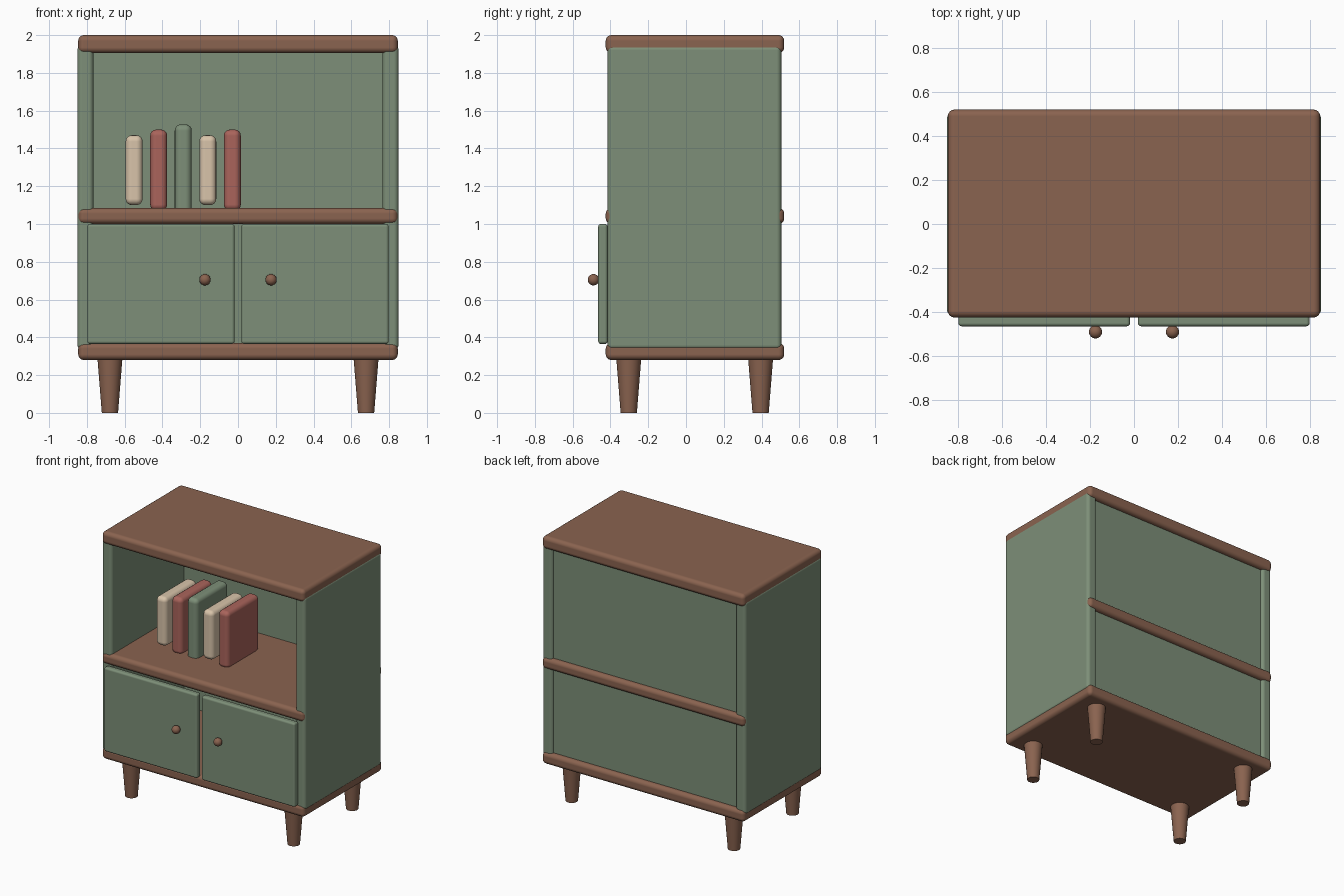
import bpy

cube = bpy.data.objects.get("Cube")
if cube:
    bpy.data.objects.remove(cube, do_unlink=True)


def material(name, r, g, b):
    m = bpy.data.materials.new(name)
    m.use_nodes = True
    m.diffuse_color = (r, g, b, 1)
    m.node_tree.nodes["Principled BSDF"].inputs["Base Color"].default_value = (r, g, b, 1)
    return m


GREEN = material("sage_green", 0.205, 0.275, 0.188)
BROWN = material("warm_wood", 0.255, 0.125, 0.079)
CREAM = material("cream", 0.69, 0.55, 0.40)
RED = material("dusty_red", 0.40, 0.127, 0.105)


def finish(name, mat):
    ob = bpy.context.object
    ob.name = ob.data.name = name
    ob.data.materials.append(mat)
    return ob


def rounded_box(name, mat, x, y, z, bevel):
    """Box given by (low, high) ranges, with rounded edges."""
    ranges = (x, y, z)
    bpy.ops.mesh.primitive_cube_add(size=1, location=[(lo + hi) / 2 for lo, hi in ranges])
    ob = finish(name, mat)
    ob.scale = [hi - lo for lo, hi in ranges]
    bpy.ops.object.transform_apply(location=False, rotation=False, scale=True)
    bpy.ops.object.shade_smooth()
    mod = ob.modifiers.new("rounded_edges", "BEVEL")
    mod.width = bevel
    mod.segments = 4
    mod.harden_normals = True
    return ob


# Wooden boards: bottom, shelf and top
DEPTH = (-0.425, 0.52)
for name, z in (("bottom_board", (0.28, 0.37)),
                ("middle_shelf", (1.0, 1.085)),
                ("top_board", (1.905, 2.0))):
    rounded_box(name, BROWN, (-0.846, 0.846), DEPTH, z, 0.03)

# Back panel
rounded_box("back_panel", GREEN, (-0.8, 0.8), (0.45, 0.485), (0.33, 1.94), 0.01)

# Sides, doors, knobs and legs, mirrored left and right
for side, s in (("left", 1), ("right", -1)):
    rounded_box(side + "_side_panel", GREEN, sorted((s * 0.765, s * 0.85)),
                (-0.415, 0.505), (0.335, 1.945), 0.025)
    rounded_box(side + "_door", GREEN, sorted((s * 0.018, s * 0.798)),
                (-0.465, -0.415), (0.365, 1.0), 0.015)
    bpy.ops.mesh.primitive_uv_sphere_add(segments=24, ring_count=16, radius=0.03,
                                         location=(s * 0.175, -0.49, 0.705))
    finish(side + "_knob", BROWN)
    bpy.ops.object.shade_smooth()
    for end, y in (("front", -0.303), ("back", 0.395)):
        bpy.ops.mesh.primitive_cone_add(vertices=32, radius1=0.043, radius2=0.067,
                                        depth=0.3, location=(s * 0.678, y, 0.15))
        finish(f"{end}_{side}_leg", BROWN)
        bpy.ops.object.shade_smooth_by_angle()

# Row of books, all centred on the same height
for i, (mat, height) in enumerate(((CREAM, 0.37), (RED, 0.43), (GREEN, 0.485),
                                   (CREAM, 0.37), (RED, 0.43))):
    x, z = -0.55 + i * 0.13, 1.285
    rounded_box(f"book_{i + 1}", mat, (x - 0.045, x + 0.045), (-0.14, 0.24),
                (z - height / 2, z + height / 2), 0.033)
